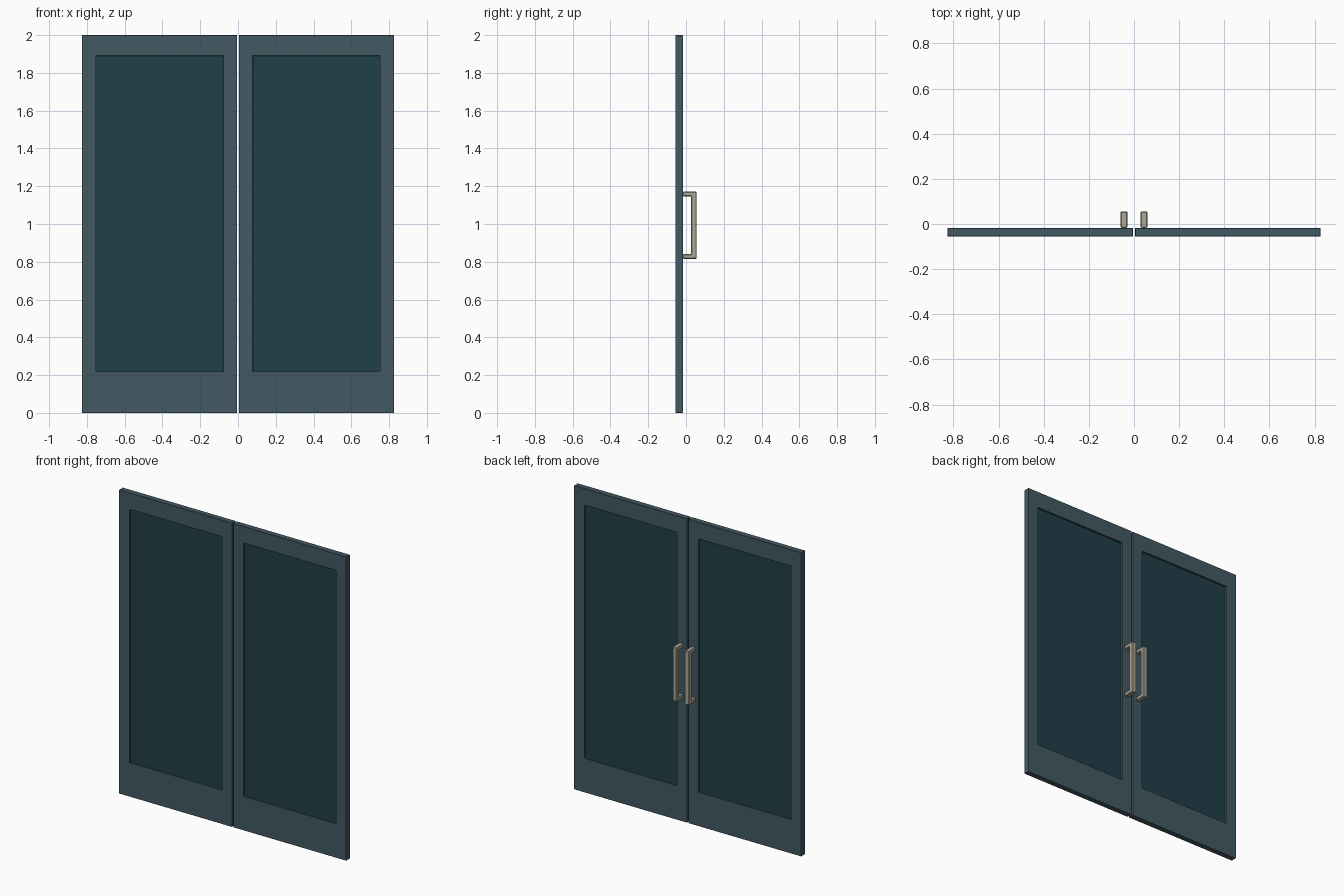
import bpy, bmesh

if "Cube" in bpy.data.objects:
    bpy.data.objects.remove(bpy.data.objects["Cube"])

Y_BACK, Y_FRONT = -0.017, -0.056          # leaf faces
LEAF = (0.005, 0.0, 0.827, 2.0)           # x0, z0, x1, z1
PANE = (0.079, 0.22, 0.751, 1.89)


def material(name, rgb):
    m = bpy.data.materials.new(name)
    m.diffuse_color = (*rgb, 1)
    m.use_nodes = True
    m.node_tree.nodes["Principled BSDF"].inputs["Base Color"].default_value = m.diffuse_color
    return m


def finish(name, bm, mat, bevel=0.0):
    bmesh.ops.recalc_face_normals(bm, faces=bm.faces)
    me = bpy.data.meshes.new(name)
    bm.to_mesh(me)
    bm.free()
    me.materials.append(mat)
    ob = bpy.data.objects.new(name, me)
    bpy.context.collection.objects.link(ob)
    if bevel:
        mod = ob.modifiers.new("edge_bevel", 'BEVEL')
        mod.width = bevel
        mod.segments = 1
    return ob


def rect(r):
    x0, z0, x1, z1 = r
    return [(x0, z0), (x1, z0), (x1, z1), (x0, z1)]


def extrude(bm, faces, vec):
    res = bmesh.ops.extrude_face_region(bm, geom=faces)
    verts = [v for v in res["geom"] if isinstance(v, bmesh.types.BMVert)]
    bmesh.ops.translate(bm, verts=verts, vec=vec)


def frame(name, s, mat):
    # rectangular ring extruded through the leaf thickness
    bm = bmesh.new()
    outer, inner = [[bm.verts.new((s * x, Y_FRONT, z)) for x, z in rect(r)]
                    for r in (LEAF, PANE)]
    faces = [bm.faces.new((outer[i], outer[(i + 1) % 4], inner[(i + 1) % 4], inner[i]))
             for i in range(4)]
    extrude(bm, faces, (0, Y_BACK - Y_FRONT, 0))
    return finish(name, bm, mat, 0.002)


def pane(name, s, mat):
    # thin glass set back from both faces
    bm = bmesh.new()
    f = bm.faces.new([bm.verts.new((s * x, Y_FRONT + 0.012, z)) for x, z in rect(PANE)])
    extrude(bm, [f], (0, Y_BACK - Y_FRONT - 0.024, 0))
    return finish(name, bm, mat)


def handle(name, s, mat):
    # square C-shaped pull, side profile extruded across x
    profile = [(Y_BACK, 0.815), (0.056, 0.815), (0.056, 1.172), (Y_BACK, 1.172),
               (Y_BACK, 1.146), (0.027, 1.146), (0.027, 0.841), (Y_BACK, 0.841)]
    bm = bmesh.new()
    f = bm.faces.new([bm.verts.new((s * 0.029, y, z)) for y, z in profile])
    extrude(bm, [f], (s * 0.031, 0, 0))
    return finish(name, bm, mat, 0.004)


paint = material("slate_paint", (0.055, 0.1, 0.125))
glass = material("dark_glass", (0.014, 0.05, 0.066))
metal = material("satin_metal", (0.43, 0.4, 0.31))

# mirrored pair of door leaves
for side, s in (("left", -1), ("right", 1)):
    frame(f"{side}_door_frame", s, paint)
    pane(f"{side}_door_glass", s, glass)
    handle(f"{side}_pull_handle", s, metal)
